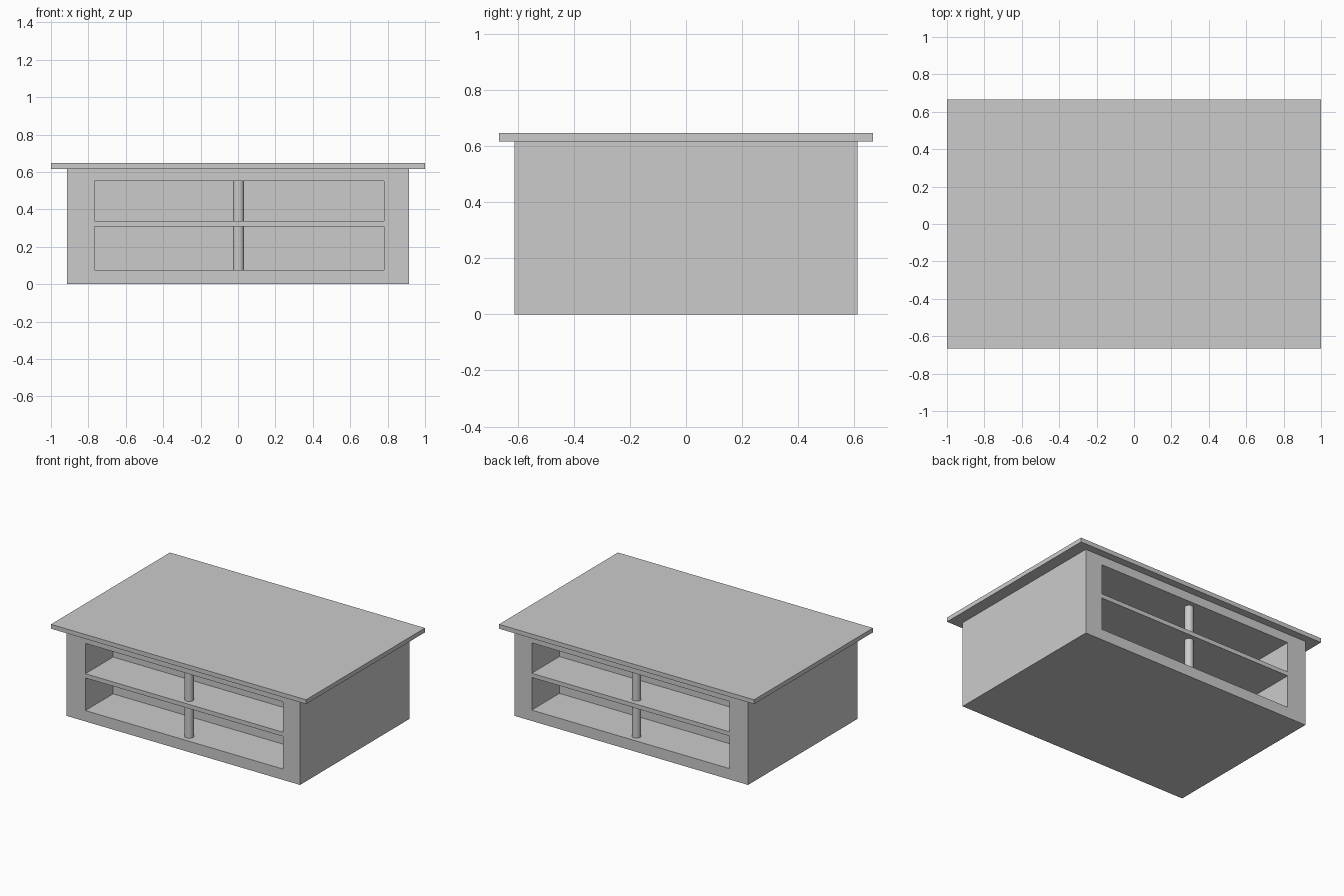
import bpy
from math import radians

if "Cube" in bpy.data.objects:
    bpy.data.objects.remove(bpy.data.objects["Cube"])


def box(name, x, y, z):
    """Box from (min, max) ranges on each axis."""
    bpy.ops.mesh.primitive_cube_add(
        size=1, location=[(a + b) / 2 for a, b in (x, y, z)])
    ob = bpy.context.object
    ob.name = name
    ob.scale = [b - a for a, b in (x, y, z)]
    bpy.ops.object.transform_apply(location=False, rotation=False, scale=True)
    return ob


HX, HY, BODY_TOP = 0.915, 0.612, 0.616
DEPTH = 0.31                       # depth of each open compartment
OPEN_X = (-0.768, 0.781)
LEVELS = {"lower": (0.077, 0.308), "upper": (0.338, 0.553)}

# Cabinet body and overhanging table top
body = box("cabinet_body", (-HX, HX), (-HY, HY), (0, BODY_TOP))
box("table_top", (-1, 1), (-0.666, 0.666), (BODY_TOP, 0.647))

for side, s in (("front", -1), ("back", 1)):
    for level, (z0, z1) in LEVELS.items():
        # Open compartment cut into the body
        y = sorted((s * (HY - DEPTH), s * (HY + 0.1)))
        cutter = box("cutter", OPEN_X, y, (z0, z1))
        mod = body.modifiers.new("compartment", 'BOOLEAN')
        mod.operation, mod.solver, mod.object = 'DIFFERENCE', 'EXACT', cutter
        bpy.context.view_layer.objects.active = body
        bpy.ops.object.modifier_apply(modifier=mod.name)
        bpy.data.objects.remove(cutter)

        # Round post in the middle of the opening
        bpy.ops.mesh.primitive_cylinder_add(
            vertices=32, radius=0.03, depth=z1 - z0,
            location=(0.003, s * 0.55, (z0 + z1) / 2))
        bpy.context.object.name = f"{side}_{level}_post"
        bpy.ops.object.shade_smooth_by_angle(angle=radians(30))
